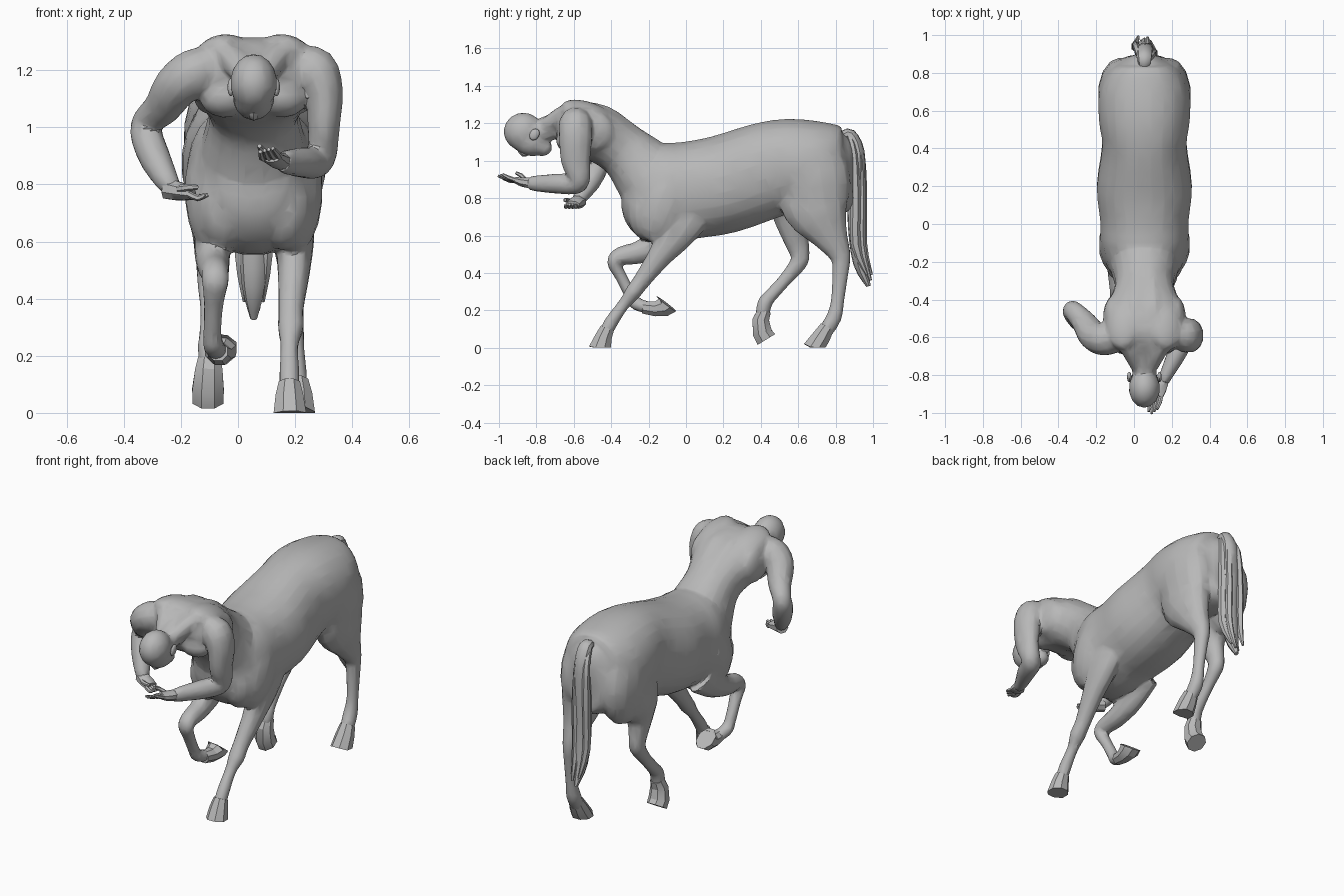
import bpy, bmesh, math
from mathutils import Vector, Euler

CX = 0.055  # centre line of the body
skin = bpy.data.materials.new("stone grey")
skin.diffuse_color = (0.48, 0.48, 0.48, 1)


def activate(ob):
    bpy.ops.object.select_all(action='DESELECT')
    ob.select_set(True)
    bpy.context.view_layer.objects.active = ob


def finish(name, bm, angle=38):
    bmesh.ops.recalc_face_normals(bm, faces=bm.faces)
    me = bpy.data.meshes.new(name)
    bm.to_mesh(me)
    bm.free()
    me.materials.append(skin)
    ob = bpy.data.objects.new(name, me)
    bpy.context.collection.objects.link(ob)
    activate(ob)
    bpy.ops.object.shade_smooth_by_angle(angle=math.radians(angle))
    return ob


def spline(p, steps):
    """Catmull-Rom through stations of (x, y, z, half width, half depth)."""
    out = []
    for i in range(len(p) - 1):
        a, b, c, d = p[max(i - 1, 0)], p[i], p[i + 1], p[min(i + 2, len(p) - 1)]
        for s in range(steps):
            t = s / steps
            out.append([0.5 * (2 * q + (r - o) * t + (2 * o - 5 * q + 4 * r - u) * t * t
                               + (3 * q - o - 3 * r + u) * t ** 3)
                        for o, q, r, u in zip(a, b, c, d)])
    return out + [list(p[-1])]


def loft(name, pts, sides=12, steps=3, hint=(1, 0, 0), power=2.0, angle=38):
    pts = [q if len(q) == 5 else (*q, q[3]) for q in pts]
    st = spline(pts, steps)
    bm = bmesh.new()
    rings = []
    for i, s in enumerate(st):
        t = (Vector(st[min(i + 1, len(st) - 1)][:3]) - Vector(st[max(i - 1, 0)][:3])).normalized()
        w = Vector(hint)
        w = (w - t * w.dot(t)).normalized()
        h = t.cross(w)
        ring = []
        for k in range(sides):
            a = 2 * math.pi * (k + 0.5) / sides
            ca, sa = math.cos(a), math.sin(a)
            u = math.copysign(abs(ca) ** (2 / power), ca) * max(s[3], 0.003)
            v = math.copysign(abs(sa) ** (2 / power), sa) * max(s[4], 0.003)
            co = Vector(s[:3]) + w * u + h * v
            co.z = max(co.z, 0)  # feet rest flat on the ground
            ring.append(bm.verts.new(co))
        rings.append(ring)
    for r0, r1 in zip(rings, rings[1:]):
        for k in range(sides):
            j = (k + 1) % sides
            bm.faces.new((r0[k], r0[j], r1[j], r1[k]))
    bm.faces.new(rings[0])
    bm.faces.new(rings[-1])
    return finish(name, bm, angle)


def blob(name, loc, size, rot=(0, 0, 0)):
    bm = bmesh.new()
    bmesh.ops.create_uvsphere(bm, u_segments=14, v_segments=9, radius=1)
    m = Euler([math.radians(a) for a in rot]).to_matrix()
    for v in bm.verts:
        v.co = m @ Vector([c * s for c, s in zip(v.co, size)]) + Vector(loc)
    return finish(name, bm)


def fuse(name, parts):
    """Melt overlapping parts into one lightly faceted skin."""
    activate(parts[0])
    for p in parts:
        p.select_set(True)
    bpy.ops.object.join()
    ob = bpy.context.view_layer.objects.active
    ob.name = name
    r = ob.modifiers.new("melt", 'REMESH')
    r.mode, r.voxel_size = 'VOXEL', 0.009
    s = ob.modifiers.new("soften", 'SMOOTH')
    s.factor, s.iterations = 0.5, 4
    d = ob.modifiers.new("facet", 'DECIMATE')
    d.ratio = 0.06
    for m in ("melt", "soften", "facet"):
        bpy.ops.object.modifier_apply(modifier=m)
    bpy.ops.object.shade_smooth_by_angle(angle=math.radians(30))


# Horse barrel
F = [loft("horse_body", [(CX, -.345, .81, .05, .06), (CX, -.32, .81, .125, .14), (CX, -.23, .81, .195, .24),
                         (CX, -.1, .823, .232, .273), (CX, .02, .842, .235, .262), (CX, .2, .873, .253, .265),
                         (CX, .42, .945, .224, .26), (CX, .55, .975, .242, .25), (CX, .7, .96, .24, .25),
                         (CX, .82, .945, .185, .235), (CX, .88, .95, .1, .18), (CX, .9, .95, .03, .08)],
          sides=24, power=2.2)]
for s, side in ((-1, "right"), (1, "left")):
    F += [blob(side + "_rump", (CX + s * .13, .68, .9), (.118, .2, .26), (8, 0, 0)),
          blob(side + "_horse_shoulder", (CX + s * .14, -.11, .78), (.103, .15, .23), (-20, 0, 0)),
          blob(side + "_horse_breast", (CX + s * .1, -.2, .73), (.11, .115, .16))]

# Human torso leaning forward, narrow at the waist
F += [loft("torso", [(CX, -.17, .88, .2, .2), (CX, -.24, .965, .175, .178), (CX, -.34, 1.06, .157, .147),
                     (CX, -.47, 1.145, .21, .152), (CX, -.58, 1.172, .222, .146), (CX, -.66, 1.18, .17, .11),
                     (CX, -.69, 1.18, .1, .07)], sides=20, power=2.2),
      loft("neck", [(CX, -.6, 1.22, .09, .08), (CX, -.69, 1.19, .072), (CX, -.8, 1.15, .065)], sides=12)]
for s, side in ((-1, "right"), (1, "left")):
    F += [blob(side + "_shoulder_blade", (CX + s * .11, -.53, 1.262), (.095, .14, .052), (-16, s * 12, 0)),
          blob(side + "_chest_muscle", (CX + s * .09, -.61, 1.11), (.1, .085, .075), (0, s * 10, 0)),
          blob(side + "_back_muscle", (CX + s * .165, -.5, 1.16), (.055, .12, .11), (-20, 0, 0)),
          loft(side + "_neck_muscle", [(CX + s * .18, -.6, 1.245, .045), (CX + s * .09, -.64, 1.25, .055),
                                       (CX + s * .035, -.75, 1.185, .042)], sides=8, hint=(0, 0, 1)),
          loft(side + "_spine_muscle", [(CX + s * .04, -.14, 1.06, .03), (CX + s * .04, -.28, 1.155, .035),
                                        (CX + s * .05, -.43, 1.255, .04), (CX + s * .05, -.58, 1.285, .035)], sides=8)]

# Bowed head with the face turned down
F += [blob("skull", (CX, -.87, 1.155), (.084, .105, .102)),
      blob("jaw", (CX, -.84, 1.105), (.074, .105, .077), (-20, 0, 0)),
      blob("chin", (CX, -.77, 1.07), (.05, .055, .046))]

# Arms
F += [loft("left_arm", [(.2, -.59, 1.23, .06), (.265, -.59, 1.2, .085, .09), (.3, -.59, 1.12, .07, .09),
                        (.3, -.59, 1.0, .057, .08), (.295, -.57, .91, .053, .06), (.27, -.59, .877, .057),
                        (.23, -.68, .877, .052, .055), (.17, -.8, .878, .036, .043), (.155, -.84, .88, .03, .034)],
          sides=12),
      loft("right_arm", [(-.07, -.6, 1.22, .07), (-.15, -.61, 1.19, .088), (-.215, -.59, 1.145, .08),
                         (-.265, -.52, 1.07, .066), (-.32, -.46, 1.02, .052), (-.32, -.47, .97, .057),
                         (-.29, -.51, .89, .056), (-.25, -.56, .815, .043), (-.23, -.575, .785, .034)],
           sides=12, hint=(0, 1, 0))]

# Front legs: left planted forward, right folded up
F += [loft("front_left_leg", [(.2, .0, .72, .07, .14), (.2, -.05, .62, .07, .107), (.195, -.14, .49, .058, .067),
                              (.185, -.235, .36, .045, .047), (.185, -.28, .3, .047, .044),
                              (.18, -.33, .235, .032, .032), (.18, -.395, .145, .036, .036),
                              (.18, -.435, .07, .036, .036)], sides=10),
      loft("front_right_leg", [(-.09, -.02, .68, .07, .13), (-.09, -.13, .57, .065, .085),
                               (-.085, -.25, .51, .057, .062), (-.08, -.35, .49, .05, .05),
                               (-.08, -.385, .455, .048, .037), (-.085, -.35, .385, .036, .032),
                               (-.09, -.295, .28, .032, .032), (-.085, -.265, .235, .038, .036),
                               (-.07, -.19, .212, .034, .032)], sides=10)]

# Hind legs: left planted, right lifted on its toe
F += [loft("hind_left_leg", [(.18, .67, .88, .1, .2), (.19, .7, .74, .1, .18), (.19, .77, .6, .07, .102),
                             (.19, .825, .49, .047, .057), (.195, .825, .4, .037, .044), (.2, .81, .25, .032, .036),
                             (.2, .79, .16, .04, .042), (.207, .74, .08, .038, .04)], sides=12),
      loft("hind_right_leg", [(-.08, .65, .88, .1, .2), (-.09, .59, .73, .095, .15), (-.095, .58, .62, .067, .082),
                              (-.1, .605, .52, .047, .057), (-.1, .605, .46, .044, .048), (-.1, .535, .37, .033, .036),
                              (-.1, .45, .275, .036, .036), (-.1, .42, .235, .042, .04), (-.1, .405, .15, .038, .036)],
           sides=12)]
fuse("body", F)

# Nose and ears
loft("nose", [(CX, -.9, 1.075, .01), (CX, -.87, 1.04, .018), (CX, -.84, 1.045, .012)], sides=6)
for s, side in ((-1, "right"), (1, "left")):
    blob(side + "_ear", (CX + s * .08, -.81, 1.14), (.012, .025, .033), (-30, 0, 0))

# Hooves
loft("front_left_hoof", [(.18, -.42, .105, .04, .04), (.18, -.44, .06, .052, .048),
                         (.182, -.46, -.01, .062, .066)], sides=8, steps=1, angle=25)
loft("front_right_hoof", [(-.07, -.23, .215, .036, .035), (-.065, -.165, .207, .046, .042),
                          (-.062, -.118, .218, .058, .056), (-.06, -.105, .235, .06, .07)],
     sides=8, steps=1, angle=25)
loft("hind_left_hoof", [(.207, .755, .11, .042, .042), (.21, .725, .06, .054, .052),
                        (.212, .688, -.01, .062, .07)], sides=8, steps=1, angle=25)
loft("hind_right_hoof", [(-.1, .42, .2, .04, .038), (-.102, .4, .15, .052, .048),
                         (-.105, .408, .08, .06, .056), (-.105, .43, .044, .058, .06)],
     sides=8, steps=1, angle=25)

# Palms, with fingers fanning out from each
loft("left_palm", [(.16, -.82, .88, .03, .032), (.135, -.87, .885, .04, .027), (.12, -.91, .895, .036, .018)],
     sides=8)
loft("right_palm", [(-.25, -.565, .785, .038), (-.2, -.59, .775, .042, .034), (-.16, -.605, .765, .04, .02)],
     sides=8, hint=(0, 1, 0))
for i in range(4):
    o = (i - 1.5) * .018
    loft(f"left_finger_{i}", [(.12 + o, -.9, .893, .011), (.11 + o, -.945, .893 + i * .005, .011),
                              (.1 + o * .8, -1.005 + .012 * abs(i - 1), .915 + i * .004, .007)], sides=6, steps=2)
    loft(f"right_finger_{i}", [(-.175, -.605 + o, .767, .012), (-.14, -.615 + o, .752, .011),
                               (-.105 - .012 * abs(i - 1), -.615 + o, .765, .007)],
         sides=6, steps=2, hint=(0, 1, 0))
loft("left_thumb", [(.12, -.86, .895, .013), (.085, -.88, .92, .012), (.075, -.91, .935, .008)], sides=6, steps=2)
loft("right_thumb", [(-.21, -.62, .785, .013), (-.17, -.645, .79, .012), (-.14, -.645, .79, .008)],
     sides=6, steps=2, hint=(0, 1, 0))

# Tail made of a core and hanging locks
loft("tail_core", [(CX, .84, 1.13, .03), (CX, .88, 1.14, .04, .03), (CX, .915, 1.05, .045, .04),
                   (CX, .912, .88, .052, .048), (CX, .91, .65, .052, .045), (CX, .93, .45, .042, .036),
                   (CX, .975, .33, .012)], sides=9)
for i in range(5):
    o = (i - 2) * .02
    y = .018 * math.cos(i * 2.4)
    loft(f"tail_lock_{i}", [(CX + o * .5, .87, 1.14, .015), (CX + o, .915 + y, 1.04, .02),
                            (CX + o * 1.2, .925 + y, .8, .022, .026), (CX + o * 1.2, .925 + y, .55, .02, .026),
                            (CX + o * .8, .98 + y * .7, .33 + .03 * abs(i - 2), .007)], sides=6)
